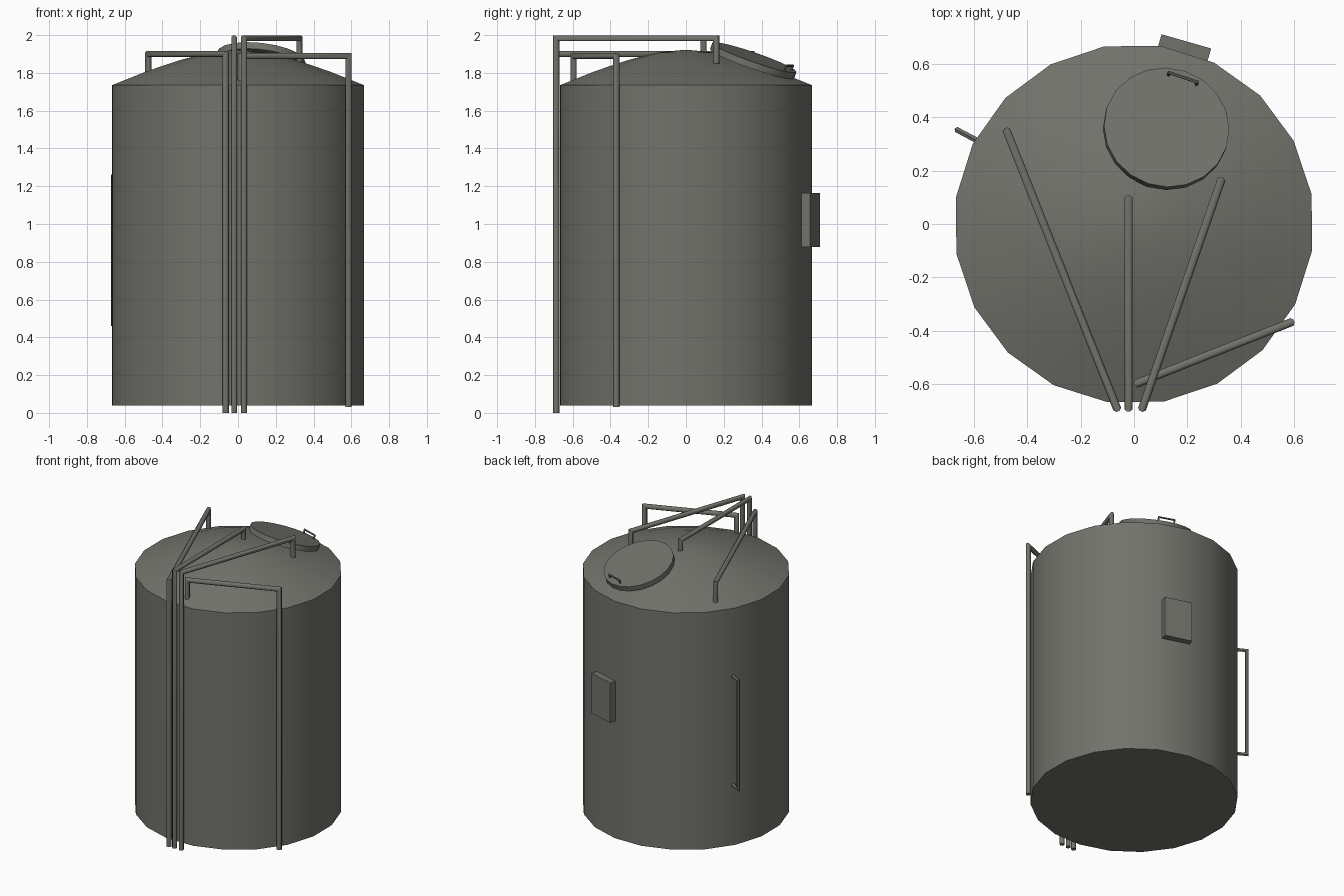
import bpy, bmesh
from math import cos, sin, pi, radians
from mathutils import Vector, Matrix

if "Cube" in bpy.data.objects:
    bpy.data.objects.remove(bpy.data.objects["Cube"])

grey = bpy.data.materials.new("weathered_grey")
grey.diffuse_color = (0.17, 0.17, 0.15, 1)
grey.use_nodes = True
grey.node_tree.nodes["Principled BSDF"].inputs["Base Color"].default_value = grey.diffuse_color


def finish(name, bm, smooth=50):
    bmesh.ops.recalc_face_normals(bm, faces=bm.faces)
    me = bpy.data.meshes.new(name)
    bm.to_mesh(me)
    bm.free()
    ob = bpy.data.objects.new(name, me)
    bpy.context.collection.objects.link(ob)
    me.materials.append(grey)
    bpy.ops.object.select_all(action='DESELECT')
    ob.select_set(True)
    bpy.context.view_layer.objects.active = ob
    if smooth:
        bpy.ops.object.shade_smooth_by_angle(angle=radians(smooth))
    return ob


def skin(bm, rings):
    """Join a list of equal vertex rings and cap both ends."""
    n = len(rings[0])
    for a, b in zip(rings, rings[1:]):
        for i in range(n):
            j = (i + 1) % n
            bm.faces.new((a[i], a[j], b[j], b[i]))
    bm.faces.new(rings[0])
    bm.faces.new(rings[-1])


def lathe(name, profile, sides, offset=0.0, matrix=Matrix()):
    bm = bmesh.new()
    rings = []
    for r, z in profile:
        rings.append([bm.verts.new((r * cos(offset + 2 * pi * i / sides),
                                    r * sin(offset + 2 * pi * i / sides), z))
                      for i in range(sides)])
    skin(bm, rings)
    bm.transform(matrix)
    return finish(name, bm)


def pipe(name, points, r, side, sides=8):
    """Mitred tube along a flat path; side is the normal of the path's plane."""
    bm = bmesh.new()
    pts = [Vector(p) for p in points]
    s = Vector(side).normalized()
    perps = [s.cross((b - a).normalized()) for a, b in zip(pts, pts[1:])]
    rings = []
    for k, p in enumerate(pts):
        a, b = perps[max(k - 1, 0)], perps[min(k, len(perps) - 1)]
        m = (a + b) / (1 + a.dot(b))
        rings.append([bm.verts.new(p + r * (cos(t) * s + sin(t) * m))
                      for t in (2 * pi * (i + .5) / sides for i in range(sides))])
    skin(bm, rings)
    return finish(name, bm)


# tank body and shallow domed roof
lathe("tank_body", [(0.674, 0.04), (0.674, 1.735), (0.49, 1.808), (0.31, 1.868),
                    (0.15, 1.908), (0.01, 1.922)], 20, radians(9.5))

# roof pipes: foot, top height, roof entry, entry height
for name, foot, z0, top, end, z1 in [
        ("roof_pipe_left", (-0.065, -0.687), 0.0, 1.9, (-0.475, 0.345), 1.75),
        ("roof_pipe_middle", (-0.02, -0.687), 0.0, 1.983, (-0.02, 0.092), 1.89),
        ("roof_pipe_right", (0.032, -0.687), 0.0, 1.983, (0.325, 0.16), 1.85),
        ("overflow_pipe", (0.585, -0.369), 0.03, 1.89, (0.015, -0.595), 1.74)]:
    dx, dy = end[0] - foot[0], end[1] - foot[1]
    pipe(name, [(*foot, z0), (*foot, top), (*end, top), (*end, z1)],
         0.0165, (-dy, dx, 0))

# tilted round hatch lid with its handle
az = radians(71.6)
lid = (Matrix.Translation((0.122, 0.362, 1.882)) @ Matrix.Rotation(az, 4, 'Z')
       @ Matrix.Rotation(radians(20), 4, 'Y'))
lathe("hatch_lid", [(0.236, -0.036), (0.236, 0.0)], 20, 0, lid)
handle = [lid @ Vector(p) for p in [(0.2, -0.055, -0.01), (0.2, -0.055, 0.026),
                                    (0.2, 0.055, 0.026), (0.2, 0.055, -0.01)]]
pipe("hatch_handle", handle, 0.006, lid.to_3x3() @ Vector((1, 0, 0)), 6)

# label plate box on the back wall
bm = bmesh.new()
bmesh.ops.create_cube(bm, size=1)
bm.transform(Matrix.Rotation(radians(74), 4, 'Z')
             @ Matrix.Translation((0.683, 0, 1.022))
             @ Matrix.Diagonal((0.056, 0.193, 0.286, 1)))
finish("wall_plate", bm, 0)

# level gauge tube on the left wall
a = radians(152)
c, s = cos(a), sin(a)
pipe("level_gauge", [(r * c, r * s, z) for r, z in
                     [(0.64, 1.25), (0.748, 1.25), (0.748, 0.472), (0.64, 0.472)]],
     0.012, (-s, c, 0), 6)
